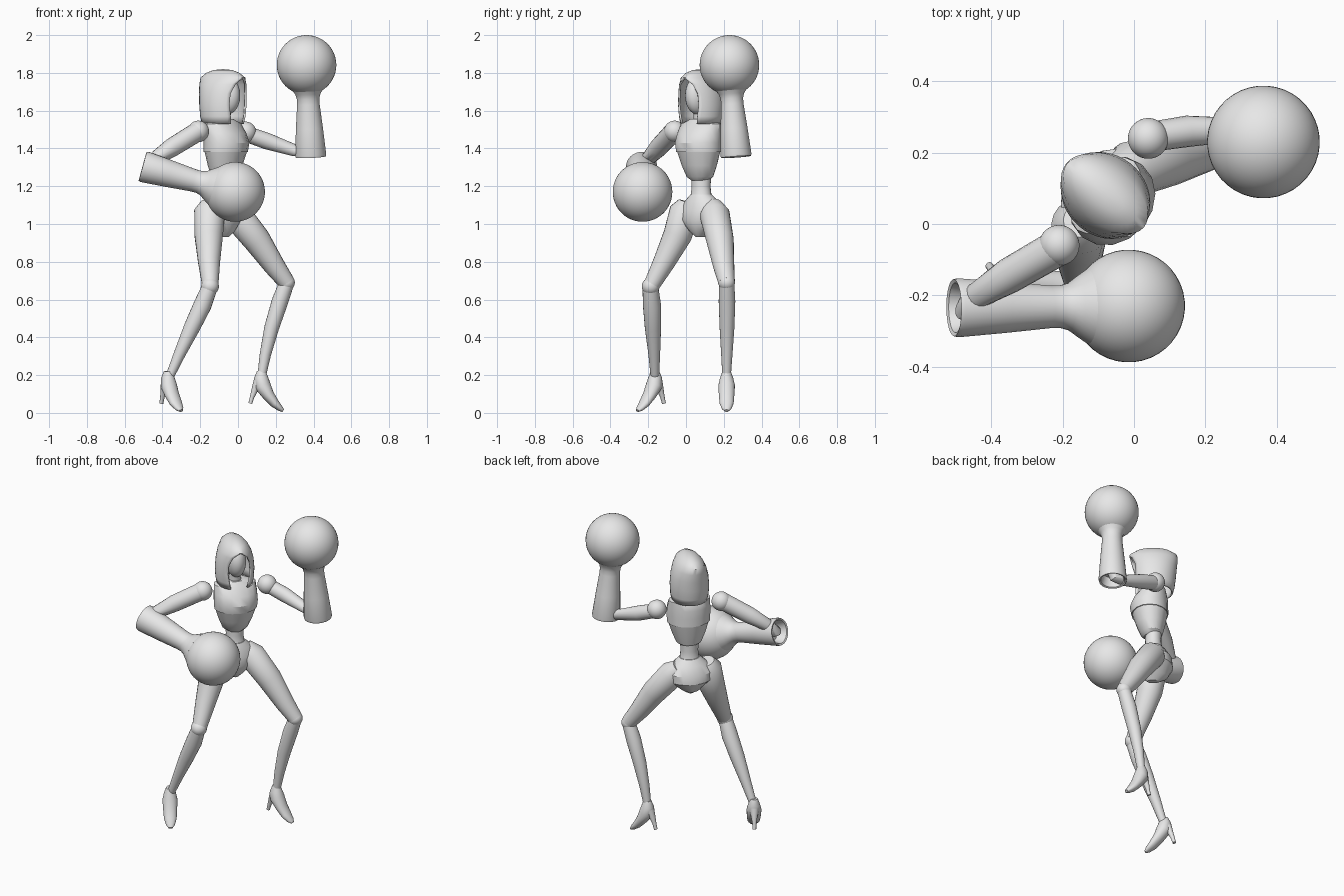
import bpy, bmesh
from math import sin, cos, pi, radians
from mathutils import Vector

cube = bpy.data.objects.get("Cube")
if cube:
    bpy.data.objects.remove(cube, do_unlink=True)

grey = bpy.data.materials.new("plain_grey")
grey.use_nodes = True
grey.diffuse_color = (0.8, 0.8, 0.8, 1)
grey.node_tree.nodes["Principled BSDF"].inputs["Base Color"].default_value = grey.diffuse_color

# Body axes: the torso is turned towards its left
SIDE = Vector((0.64, 0.77, 0))
FRONT = Vector((0.77, -0.64, 0))
SPINE = Vector((-0.08, 0.08, 0))


def body(side, front, z):
    return SPINE + SIDE * side + FRONT * front + Vector((0, 0, z))


def finish(obj, name, angle=40):
    obj.name = name
    obj.data.materials.append(grey)
    bpy.ops.object.select_all(action='DESELECT')
    obj.select_set(True)
    bpy.context.view_layer.objects.active = obj
    bpy.ops.object.shade_smooth_by_angle(angle=radians(angle))
    return obj


def loft(name, rings, closed=True, angle=40):
    """Skin a list of equally sized rings; closed rings get end caps."""
    bm = bmesh.new()
    rows = [[bm.verts.new(p) for p in ring] for ring in rings]
    n = len(rows[0])
    for low, high in zip(rows, rows[1:]):
        for i in range(n if closed else n - 1):
            j = (i + 1) % n
            bm.faces.new((low[i], low[j], high[j], high[i]))
    if closed:
        bm.faces.new(rows[0][::-1])
        bm.faces.new(rows[-1])
    bmesh.ops.remove_doubles(bm, verts=bm.verts, dist=0.0005)
    bmesh.ops.recalc_face_normals(bm, faces=bm.faces)
    mesh = bpy.data.meshes.new(name)
    bm.to_mesh(mesh)
    bm.free()
    obj = bpy.data.objects.new(name, mesh)
    bpy.context.collection.objects.link(obj)
    return finish(obj, name, angle)


def limb(name, path, hint=SIDE, sides=20):
    """Tube through (point, radius across, radius along) stations."""
    pts = [Vector(p[0]) for p in path]
    rings = []
    for k, (p, a, b) in enumerate(path):
        t = (pts[min(k + 1, len(pts) - 1)] - pts[max(k - 1, 0)]).normalized()
        u = (hint - t * hint.dot(t)).normalized()
        v = t.cross(u)
        rings.append([pts[k] + u * a * cos(2 * pi * i / sides) + v * b * sin(2 * pi * i / sides)
                      for i in range(sides)])
    return loft(name, rings)


def tube(name, *stations):
    return limb(name, [(s[:3], s[3], s[3]) for s in stations])


def trunk(name, stations, sides=16, angle=30):
    """Stack of body-aligned ovals: (height, half width, half depth, forward)."""
    rings = []
    for z, w, d, f in stations:
        rings.append([body(w * cos(2 * pi * i / sides), f + d * sin(2 * pi * i / sides), z)
                      for i in range(sides)])
    return loft(name, rings, angle=angle)


def ball(name, centre, radius, scale=(1, 1, 1)):
    bpy.ops.mesh.primitive_uv_sphere_add(segments=40, ring_count=24, radius=radius, location=centre)
    obj = bpy.context.object
    obj.scale = scale
    obj.rotation_euler.z = SIDE.to_2d().angle_signed(Vector((1, 0)))
    return finish(obj, name)


# Torso
trunk("chest", [(1.38, .128, .108, .02), (1.43, .132, .112, .025), (1.48, .13, .1, .015),
                (1.53, .125, .075, 0), (1.555, .06, .055, 0)])
trunk("rib_cage", [(1.23, .045, .045, .01), (1.25, .075, .065, .01), (1.31, .1, .085, .015),
                   (1.385, .124, .104, .02)])
trunk("waist", [(1.10, .085, .07, 0), (1.15, .058, .052, 0), (1.2, .052, .047, 0), (1.27, .06, .05, 0)])
trunk("pelvis", [(.93, .02, .035, 0), (.96, .06, .075, -.01), (1.02, .13, .1, -.015),
                 (1.07, .135, .095, -.015), (1.12, .1, .075, -.005), (1.155, .06, .055, 0)], 24)

# Head inside an open hood
trunk("neck", [(1.52, .045, .045, 0), (1.57, .032, .034, .01), (1.64, .034, .036, .02)])
ball("head", body(0, .03, 1.68), .1, (.58, .75, 1))

hood_rings = []
for z, w, d, opening in [(1.53, .105, .115, 30), (1.57, .112, .125, 33), (1.63, .114, .132, 38),
                         (1.69, .108, .137, 38), (1.74, .095, .142, 28), (1.775, .077, .14, 0),
                         (1.8, .055, .105, 0), (1.815, .03, .06, 0), (1.82, 0, 0, 0)]:
    start = radians(opening)
    ring = []
    for i in range(33):
        a = start + (2 * pi - 2 * start) * i / 32
        ring.append(body(w * sin(a), d * cos(a), z))
    hood_rings.append(ring)
hood = loft("hood", hood_rings, closed=False, angle=50)
shell = hood.modifiers.new("cloth_thickness", 'SOLIDIFY')
shell.thickness = 0.01
shell.offset = -1

# Arms
ball("right_shoulder", (-.21, -.06, 1.49), .057)
ball("left_shoulder", (.04, .24, 1.485), .057)
tube("right_arm", (-.22, -.07, 1.485, .052), (-.35, -.145, 1.405, .05),
     (-.455, -.21, 1.335, .035), (-.475, -.235, 1.305, .035), (-.4, -.235, 1.277, .045))
tube("left_arm", (.05, .245, 1.475, .042), (.15, .26, 1.44, .044),
     (.3, .265, 1.39, .032), (.37, .265, 1.385, .032), (.383, .262, 1.46, .045))


# Boxing-style gloves: flared hollow cuff, narrow wrist and round fist
def glove(side, cuff, fist):
    start, end = Vector(cuff), Vector(fist)
    axis = (end - start).normalized()
    profile = [(.06, .055), (.004, .07), (0, .08), (.012, .083), (.15, .072), (.28, .06),
               (.31, .06), (.335, .067), (.36, .085), (.39, .105)]
    u = axis.orthogonal().normalized()
    v = axis.cross(u)
    loft(side + "_glove_cuff",
         [[start + axis * t + (u * cos(2 * pi * i / 28) + v * sin(2 * pi * i / 28)) * r
           for i in range(28)] for t, r in profile])
    ball(side + "_glove_fist", fist, .158)


glove("right", (-.505, -.235, 1.305), (-.015, -.23, 1.17))
glove("left", (.385, .265, 1.355), (.363, .23, 1.842))

# Legs
tube("right_thigh", (-.148, .01, 1.115, .05), (-.15, -.005, 1.07, .082), (-.155, -.045, .94, .076),
     (-.153, -.115, .8, .059), (-.147, -.18, .68, .044))
tube("left_thigh", (-.055, .14, 1.1, .05), (-.01, .152, 1.05, .08), (.1, .18, .915, .073),
     (.195, .2, .775, .056), (.258, .215, .69, .044))
ball("right_knee", (-.148, -.187, .67), .047)
ball("left_knee", (.257, .215, .69), .044)
tube("right_calf", (-.152, -.188, .66, .042), (-.188, -.18, .57, .048), (-.245, -.175, .45, .043),
     (-.31, -.168, .31, .031), (-.358, -.165, .2, .023))
tube("left_calf", (.255, .216, .68, .04), (.222, .217, .59, .044), (.178, .217, .45, .039),
     (.145, .216, .31, .03), (.126, .215, .2, .023))


# High-heeled shoes
def shoe(side, ankle, heading):
    ahead = Vector(heading).normalized()
    across = Vector((-ahead.y, ahead.x, 0))
    origin = Vector(ankle)

    def at(along, z):
        return origin + ahead * along + Vector((0, 0, z))

    limb(side + "_shoe", [(at(0, .22), .022, .024), (at(-.003, .185), .035, .038),
                          (at(.005, .145), .044, .043), (at(.035, .095), .041, .032),
                          (at(.07, .05), .037, .024), (at(.098, .024), .026, .016),
                          (at(.114, .011), .012, .008)], across)
    limb(side + "_heel", [(at(-.018, .165), .028, .026), (at(-.035, .125), .02, .018),
                          (at(-.05, .085), .012, .012), (at(-.06, .05), .011, .01)], across)


shoe("right", (-.37, -.165, 0), (.6, -.8, 0))
shoe("left", (.125, .215, 0), (1, 0, 0))
